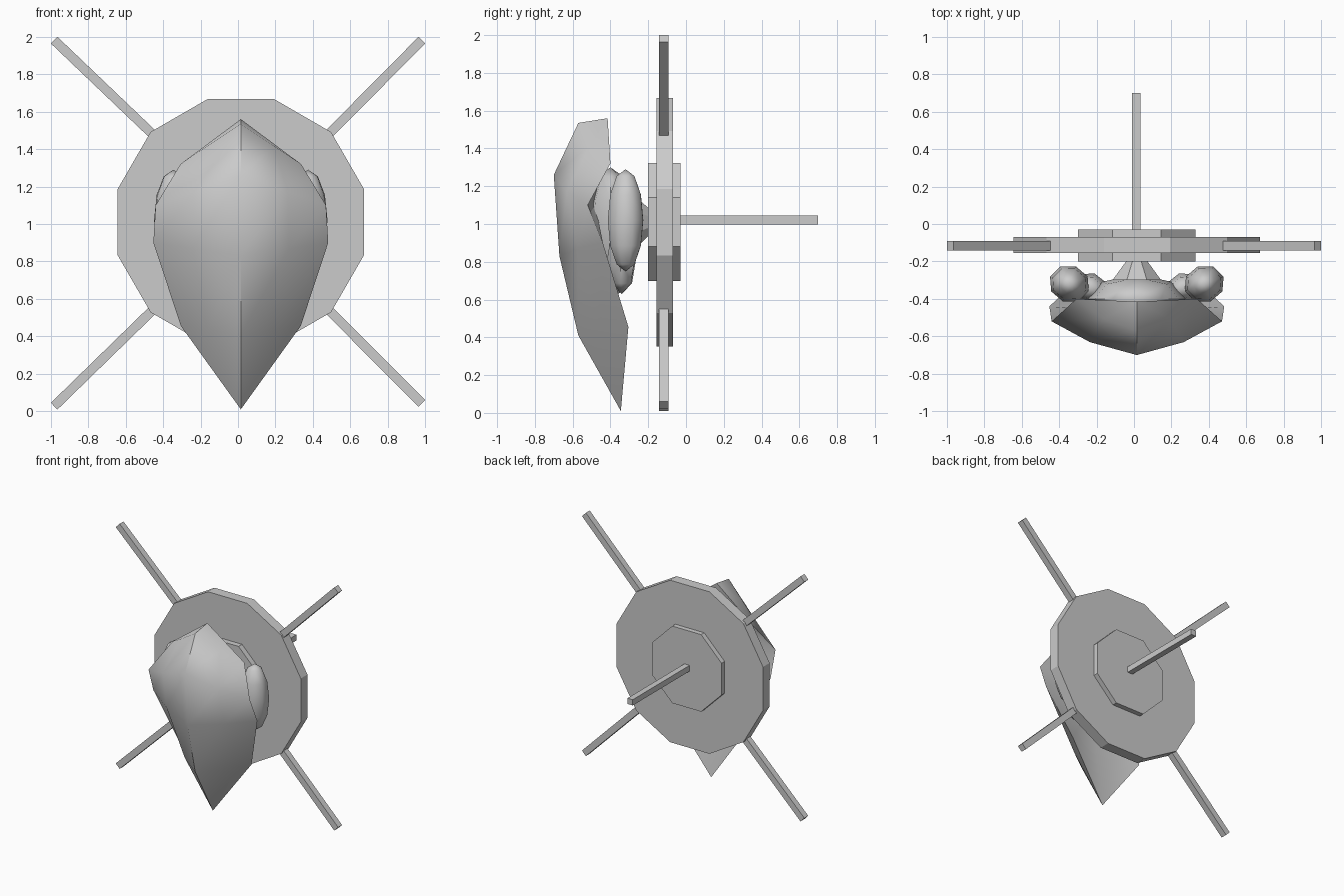
import bpy, bmesh, math
from mathutils import Matrix, Vector

if "Cube" in bpy.data.objects:
    bpy.data.objects.remove(bpy.data.objects["Cube"])

CX, CZ = 0.015, 1.01


def finish(name, bm, smooth=None):
    bmesh.ops.recalc_face_normals(bm, faces=bm.faces[:])
    me = bpy.data.meshes.new(name)
    bm.to_mesh(me)
    bm.free()
    ob = bpy.data.objects.new(name, me)
    bpy.context.collection.objects.link(ob)
    if smooth:
        bpy.ops.object.select_all(action='DESELECT')
        ob.select_set(True)
        bpy.context.view_layer.objects.active = ob
        bpy.ops.object.shade_smooth_by_angle(angle=math.radians(smooth))
    return ob


def disc(name, sides, apothem, y0, y1, r2=None, sz=1.0, smooth=None):
    """Prism or cone along y, with flat sides up and sideways."""
    bm = bmesh.new()
    k = 1 / math.cos(math.pi / sides)
    bmesh.ops.create_cone(bm, cap_ends=True, segments=sides, radius1=apothem * k,
                          radius2=(apothem if r2 is None else r2) * k, depth=y1 - y0)
    m = (Matrix.Translation((CX, (y0 + y1) / 2, CZ)) @ Matrix.Diagonal((1, 1, sz, 1))
         @ Matrix.Rotation(-math.pi / 2, 4, 'X') @ Matrix.Rotation(math.pi / sides, 4, 'Z'))
    bmesh.ops.transform(bm, matrix=m, verts=bm.verts[:])
    return finish(name, bm, smooth)


def bar(name, a, b, w):
    a, b = Vector(a), Vector(b)
    bm = bmesh.new()
    bmesh.ops.create_cube(bm, size=1)
    rot = Matrix.Rotation(math.atan2(-(b - a).z, (b - a).x), 4, 'Y')
    m = Matrix.Translation((a + b) / 2) @ rot @ Matrix.Diagonal(((b - a).length, w, w, 1))
    bmesh.ops.transform(bm, matrix=m, verts=bm.verts[:])
    return finish(name, bm)


def ball(name, loc, size, tilt=0.0, seg=8, rings=6):
    bm = bmesh.new()
    bmesh.ops.create_uvsphere(bm, u_segments=seg, v_segments=rings, radius=1)
    m = (Matrix.Translation(loc) @ Matrix.Rotation(tilt, 4, 'Z')
         @ Matrix.Diagonal((*size, 1)))
    bmesh.ops.transform(bm, matrix=m, verts=bm.verts[:])
    return finish(name, bm, 50)


# backing disc and its hub
disc("backing_disc", 12, 0.658, -0.155, -0.07)
disc("hub", 8, 0.313, -0.20, -0.03)

# four diagonal spokes
for i, (sx, ez) in enumerate([(-1, 1.982), (1, 1.982), (-1, 0.027), (1, 0.042)]):
    s = 1 if ez > 1 else -1
    bar(f"spoke_{i + 1}", (sx * 0.44 + CX, -0.117, CZ + s * 0.44),
        (sx * 0.982, -0.117, ez), 0.05)

# mounting rod towards the back
bm = bmesh.new()
bmesh.ops.create_cube(bm, size=1)
bmesh.ops.transform(bm, verts=bm.verts[:], matrix=Matrix.Translation((0.012, 0.33, 1.022))
                    @ Matrix.Diagonal((0.047, 0.74, 0.047, 1)))
finish("mounting_rod", bm)

# mask: rows of (ridge y, ridge z, edge half width, edge y, edge z)
rows = [(-0.57, 0.41, 0.32, -0.305, 0.455),
        (-0.67, 0.83, 0.467, -0.44, 0.90),
        (-0.70, 1.26, 0.455, -0.52, 1.10),
        (-0.57, 1.535, 0.322, -0.40, 1.32)]
bm = bmesh.new()
tip = bm.verts.new((CX, -0.345, 0.01))
apex = bm.verts.new((CX, -0.415, 1.56))
grid = []
for ry, rz, w, ey, ez in rows:
    line = []
    for t in (-1, -0.55, 0, 0.55, 1):
        k = abs(t)
        bulge = 0.03 if 0 < k < 1 else 0
        line.append(bm.verts.new((CX + t * w, ry + (ey - ry) * k - bulge,
                                  rz + (ez - rz) * k)))
    grid.append(line)
for lo, hi in zip(grid, grid[1:]):
    for j in range(4):
        bm.faces.new((lo[j], lo[j + 1], hi[j + 1], hi[j]))
for j in range(4):
    bm.faces.new((tip, grid[0][j + 1], grid[0][j]))
    bm.faces.new((apex, grid[-1][j], grid[-1][j + 1]))
# inner surface closing the back of the mask
core = [bm.verts.new((CX, y, z)) for y, z in ((-0.42, 0.5), (-0.46, 0.9), (-0.48, 1.1), (-0.44, 1.32))]
for e in (0, 4):
    for i in range(3):
        bm.faces.new((grid[i][e], grid[i + 1][e], core[i + 1], core[i]))
    bm.faces.new((tip, grid[0][e], core[0]))
    bm.faces.new((apex, core[-1], grid[-1][e]))
finish("mask", bm, 50)

# head behind the mask, side pads and neck
ball("head_back", (CX, -0.40, 0.95), (0.26, 0.13, 0.35))
for s, n in ((-1, "left"), (1, "right")):
    ball(f"side_pad_{n}", (CX + s * 0.36, -0.32, 1.02), (0.11, 0.10, 0.27), s * 0.35)
    ball(f"jaw_{n}", (CX + s * 0.25, -0.34, 0.82), (0.12, 0.08, 0.19), s * 0.3, 6, 4)
disc("neck", 8, 0.13, -0.30, -0.19, r2=0.05, sz=1.3)
